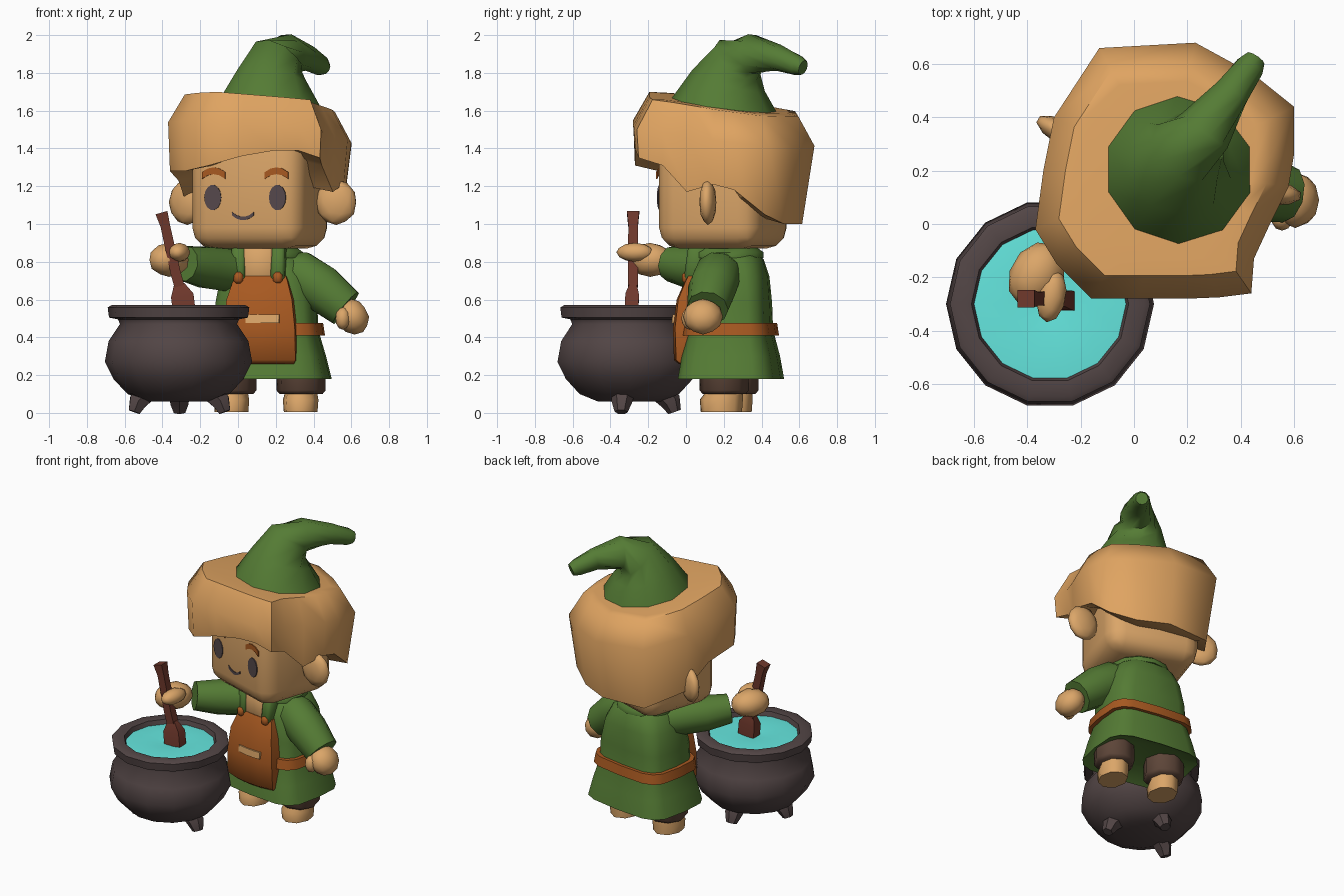
import bpy, bmesh, math
from math import sin, cos, pi, radians, copysign
from mathutils import Matrix, Vector

if "Cube" in bpy.data.objects:
    bpy.data.objects.remove(bpy.data.objects["Cube"], do_unlink=True)


def material(name, r, g, b):
    m = bpy.data.materials.new(name)
    m.use_nodes = True
    m.diffuse_color = (r, g, b, 1)
    m.node_tree.nodes["Principled BSDF"].inputs["Base Color"].default_value = (r, g, b, 1)
    return m


SKIN = material("skin", .71, .38, .14)
HAIR = material("sandy hair", .74, .37, .12)
GREEN = material("green cloth", .09, .2, .035)
LEATHER = material("orange leather", .39, .1, .015)
IRON = material("dark iron", .085, .06, .06)
BREW = material("turquoise brew", .13, .8, .74)
WOOD = material("red wood", .16, .04, .025)
TROUSER = material("brown trousers", .11, .06, .04)
INK = material("eye grey", .09, .065, .07)

HEAD = Matrix.Translation((.115, .195, 0)) @ Matrix.Rotation(radians(-18), 4, 'Z')
BODY = Matrix.Translation((.15, .238, 0)) @ Matrix.Rotation(radians(-8), 4, 'Z')
WORLD = Matrix.Identity(4)


def finish(name, bm, mat, frame=WORLD, angle=55):
    bmesh.ops.recalc_face_normals(bm, faces=bm.faces)
    me = bpy.data.meshes.new(name)
    bm.to_mesh(me)
    bm.free()
    ob = bpy.data.objects.new(name, me)
    bpy.context.collection.objects.link(ob)
    ob.matrix_world = frame
    me.materials.append(mat)
    bpy.ops.object.select_all(action='DESELECT')
    ob.select_set(True)
    bpy.context.view_layer.objects.active = ob
    bpy.ops.object.shade_smooth_by_angle(angle=radians(angle))
    return ob


def loft(name, rings, mat, frame=WORLD, closed=False):
    """Skin a list of equal-length rings; cap both ends unless closed."""
    bm = bmesh.new()
    vs = [[bm.verts.new(p) for p in ring] for ring in rings]
    n = len(vs[0])
    pairs = list(zip(vs, vs[1:])) + ([(vs[-1], vs[0])] if closed else [])
    for a, b in pairs:
        for i in range(n):
            j = (i + 1) % n
            bm.faces.new((a[i], a[j], b[j], b[i]))
    if not closed:
        bm.faces.new(vs[0])
        bm.faces.new(vs[-1])
    return finish(name, bm, mat, frame)


def ellipse(z, rx, ry, n=12, cx=0, cy=0, power=2):
    """Horizontal ring; a higher power makes it squarer."""
    def bend(c):
        return copysign(abs(c) ** (2 / power), c)
    return [(cx + rx * bend(cos(a)), cy + ry * bend(sin(a)), z) for a in (2 * pi * i / n for i in range(n))]


def tube(name, path, radii, mat, sides=8, flat=1.0):
    """Sweep a polygon along a path with a radius at each point."""
    pts = [Vector(p) for p in path]
    rings = []
    for i, p in enumerate(pts):
        t = (pts[min(i + 1, len(pts) - 1)] - pts[max(i - 1, 0)]).normalized()
        u = Vector((0, 1, 0)).cross(t).normalized()
        v = t.cross(u)
        rings.append([p + radii[i] * (u * cos(a) + v * sin(a) * flat)
                      for a in (2 * pi * (k + .5) / sides for k in range(sides))])
    return loft(name, rings, mat)


def blob(name, loc, scale, mat, frame=WORLD, turn=(0, 0, 0)):
    bm = bmesh.new()
    rot = Matrix.LocRotScale(loc, None, None) @ Matrix.Rotation(turn[2], 4, 'Z') \
        @ Matrix.Rotation(turn[1], 4, 'Y') @ Matrix.Rotation(turn[0], 4, 'X')
    bmesh.ops.create_icosphere(bm, subdivisions=2, radius=1, matrix=rot @ Matrix.Diagonal((*scale, 1)))
    return finish(name, bm, mat, frame)


def box(name, loc, size, mat, frame=WORLD, bevel=0.0, segments=1, lean=0.0):
    bm = bmesh.new()
    bmesh.ops.create_cube(bm, size=1, matrix=Matrix.Diagonal((*size, 1)))
    bmesh.ops.bevel(bm, geom=bm.edges[:], offset=bevel, segments=segments, affect='EDGES', profile=.5)
    return finish(name, bm, mat, frame @ Matrix.Translation(loc) @ Matrix.Rotation(radians(lean), 4, 'X'))


def wrap(name, rows, cx, thick, mat):
    """Panel curved round the body front; rows are (height, half width, front y)."""
    rings = []
    for z, w, f in rows:
        arc = [(w * t, f + .9 * (w * t) ** 2) for t in (-1, -.5, 0, .5, 1)]
        rings.append([(cx + x, y, z) for x, y in arc] + [(cx + x, y + thick, z) for x, y in reversed(arc)])
    return loft(name, rings, mat, BODY)


def plate(name, outline, y, mat):
    """Thin painted plate on the face, given as an x-z outline."""
    return loft(name, [[(x, y + d, z) for x, z in outline] for d in (0, -.007)], mat, HEAD)


# Cauldron: pot shell with rolled rim, brew and three stubby feet
PX, PY = -.315, -.3
pot = [(.06, .17), (.1, .27), (.18, .345), (.27, .39), (.38, .37), (.47, .31), (.495, .32), (.505, .368),
       (.558, .375), (.57, .355), (.565, .295), (.52, .28)]
loft("cauldron", [ellipse(z, r, r, 14, PX, PY) for z, r in pot], IRON)
loft("brew", [ellipse(z, r, r, 14, PX, PY) for z, r in ((.5, .27), (.535, .287), (.545, .16), (.53, .05))], BREW)
for i, (x, y) in enumerate(((-.53, -.34), (-.09, -.34), (-.31, -.08))):
    d = Vector((x - PX, y - PY, 0)) * .3
    tube(f"cauldron_foot_{i + 1}", [Vector((x, y, .13)) - d, (x, y, .06), Vector((x, y, .005)) + d * .3],
         [.065, .055, .035], IRON, 6)

# Stirring spoon
tube("spoon_handle", [(-.405, -.28, 1.06), (-.385, -.28, .99), (-.33, -.28, .74), (-.31, -.28, .67)],
     [.046, .036, .038, .038], WOOD, 4)
tube("spoon_paddle", [(-.312, -.28, .68), (-.295, -.285, .62), (-.28, -.29, .5)], [.04, .085, .085], WOOD, 4, .6)

# Tunic, belt, collar and chest
loft("tunic", [ellipse(z, rx, ry, 16, power=p) for z, rx, ry, p in
               ((.23, .24, .18, 3), (.18, .34, .265, 4), (.3, .31, .245, 4), (.44, .27, .21, 4), (.58, .265, .205, 4),
                (.72, .24, .195, 3.5), (.81, .2, .17, 3), (.87, .13, .13, 2))], GREEN, BODY)
loft("belt", [ellipse(z, .27 + d, .205 + d, 16, power=4) for z, d in
              ((.41, 0), (.41, .035), (.475, .025), (.475, 0))], LEATHER, BODY, closed=True)
loft("collar", [ellipse(z, r, r * .95, 12, 0, -.015) for z, r in ((.82, .2), (.85, .2), (.89, .14))], GREEN, BODY)
box("chest", (-.015, -.175, .78), (.15, .09, .2), SKIN, BODY, .01)
for s, side in ((-1, "right"), (1, "left")):
    box(f"{side}_lapel", (-.015 + s * .105, -.175, .79), (.075, .1, .19), GREEN, BODY, .015, lean=-8)

# Apron with pocket stripe and shoulder tabs
wrap("apron", ((.26, .185, -.275), (.28, .195, -.3), (.45, .192, -.305), (.6, .175, -.285),
               (.7, .145, -.24), (.725, .135, -.225)), -.002, .075, LEATHER)
wrap("apron_stripe", ((.475, .09, -.309), (.52, .09, -.304)), .02, .02, SKIN)
for s, side in ((-1, "right"), (1, "left")):
    box(f"{side}_apron_tab", (-.012 + s * .105, -.21, .715), (.05, .075, .06), LEATHER, BODY, .014)

# Legs and feet
for s, side in ((-1, "right"), (1, "left")):
    x = s * .185 + .002
    loft(f"{side}_trouser", [ellipse(z, r, r, 8, x, -.01) for z, r in ((.1, .115), (.12, .132), (.26, .13))],
         TROUSER, BODY)
    loft(f"{side}_foot", [ellipse(z, rx, ry, 8, x, y) for z, rx, ry, y in
                          ((.005, .09, .11, -.025), (.07, .095, .115, -.025), (.11, .085, .1, -.01),
                           (.16, .08, .09, -.01))], SKIN, BODY)

# Arms: one reaching to the spoon, one relaxed at the side
tube("right_sleeve", [(.12, .26, .72), (-.03, .16, .755), (-.17, .03, .77), (-.28, -.08, .79)],
     [.12, .12, .115, .095], GREEN, 10)
blob("right_hand", (-.365, -.19, .81), (.1, .13, .09), SKIN, turn=(0, 0, radians(-30)))
blob("right_fingers", (-.31, -.27, .85), (.055, .1, .05), SKIN, turn=(0, 0, radians(-10)))
tube("left_sleeve", [(.22, .2, .75), (.33, .17, .735), (.44, .14, .66), (.57, .115, .555)],
     [.1, .125, .13, .11], GREEN, 10)
blob("left_hand", (.605, .09, .51), (.085, .105, .1), SKIN, turn=(0, radians(-35), 0))
blob("left_thumb", (.555, .02, .5), (.04, .045, .06), SKIN)

# Head and ears
box("head", (0, 0, 1.22), (.63, .57, .7), SKIN, HEAD, .11, 3)
for s, side in ((-1, "right"), (1, "left")):
    blob(f"{side}_ear", (s * .41, .035 + s * .015, 1.115), (.11, .045, .12), SKIN, HEAD, (0, 0, s * radians(12)))

# Painted face: eyes, brows and a small curled smile
FACE = -.283
for s, side in ((-1, "right"), (1, "left")):
    plate(f"{side}_eye", [(s * .18 + .012 + .047 * cos(a), 1.14 + .067 * sin(a))
                          for a in (2 * pi * k / 14 for k in range(14))], FACE, INK)
    arch = [(s * .175 + .012 + t * .065, 1.3 - 6 * (t * .065) ** 2) for t in (-1, -.5, 0, .5, 1)]
    plate(f"{side}_brow", arch + [(x, z - .036) for x, z in reversed(arch)], FACE, LEATHER)
smile = [(t * .06, 1.02 + .025 * t * t) for t in (-1, -.6, -.2, .2, .6, 1)]
plate("smile", smile + [(x, z + .018) for x, z in reversed(smile)], FACE, INK)

# Hair: chunky outline (x, y) with the hanging height of each lock
locks = [(.44, -.26, 1.35), (.32, -.275, 1.39), (.2, -.28, 1.39), (.02, -.28, 1.36), (-.16, -.28, 1.31),
         (-.29, -.15, 1.28), (-.37, -.02, 1.28), (-.34, .2, 1.23), (-.3, .4, 1.08), (-.13, .66, 1.0),
         (.23, .68, 1.0), (.45, .56, 1.0), (.6, .44, 1.05), (.6, .26, 1.18), (.58, .14, 1.21),
         (.51, 0, 1.17), (.45, -.13, 1.31)]
MID = Vector((.12, .2))


def hair_ring(scale, height, taper=0.0):
    """Scale the outline about the crown, shrinking it towards the nape by taper."""
    ring = []
    for x, y, drop in locks:
        p = MID + (Vector((x, y)) - MID) * (scale - taper * max(0, y))
        ring.append((p.x, p.y, height(p.x - MID.x, p.y - MID.y, drop)))
    return ring


loft("hair", [hair_ring(.5, lambda x, y, d: d + .04),
              hair_ring(.98, lambda x, y, d: d, .17),
              hair_ring(1, lambda x, y, d: 1.475 - .08 * x - .11 * y),
              hair_ring(.82, lambda x, y, d: 1.63 - .08 * x - .13 * y),
              hair_ring(.7, lambda x, y, d: 1.635 - .08 * x - .13 * y)], HAIR)

# Floppy pointed hat
tube("hat", [(.165, .195, 1.56), (.165, .205, 1.63), (.175, .225, 1.76), (.2, .275, 1.865), (.265, .35, 1.9),
             (.365, .49, 1.88), (.435, .59, 1.84), (.455, .62, 1.828)],
     [.3, .28, .2, .15, .108, .07, .055, .04], GREEN, 10)
